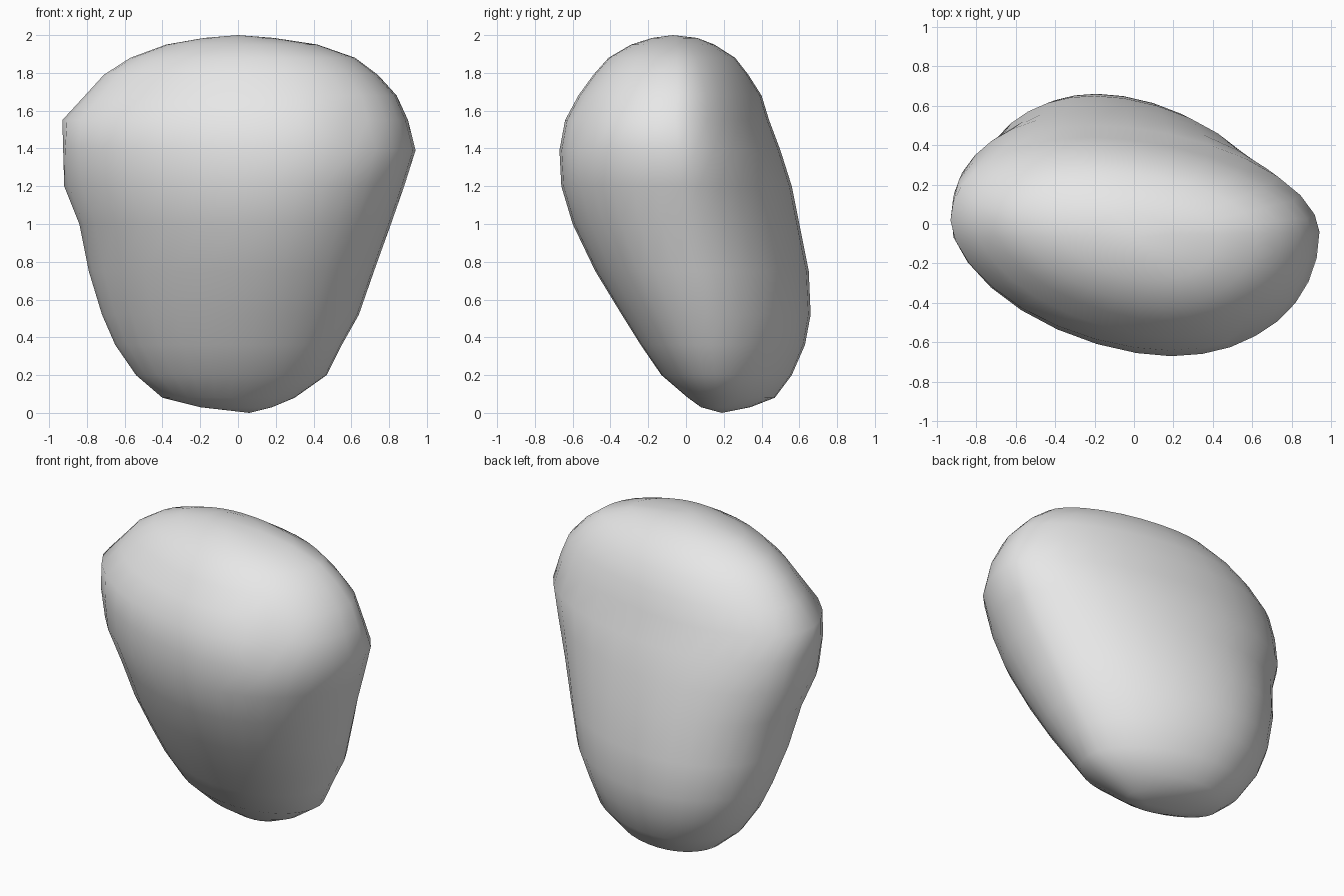
import bpy
import bmesh
import math
from mathutils import Vector

cube = bpy.data.objects.get("Cube")
if cube:
    bpy.data.objects.remove(cube, do_unlink=True)

# Stone colour
stone = bpy.data.materials.new("stone_grey")
stone.use_nodes = True
grey = (0.8, 0.8, 0.8, 1)
stone.diffuse_color = grey
stone.node_tree.nodes["Principled BSDF"].inputs["Base Color"].default_value = grey

# Horizontal slices: height, left-hand x, right-hand x, front y, back y
SLICES = [
    (0.03, -0.2, 0.18, 0.08, 0.34),
    (0.08, -0.4, 0.3, 0.01, 0.47),
    (0.2, -0.54, 0.47, -0.13, 0.56),
    (0.36, -0.65, 0.55, -0.24, 0.63),
    (0.52, -0.72, 0.64, -0.34, 0.66),
    (0.75, -0.79, 0.72, -0.48, 0.65),
    (1, -0.84, 0.81, -0.6, 0.6),
    (1.2, -0.92, 0.88, -0.66, 0.56),
    (1.39, -0.94, 0.94, -0.67, 0.5),
    (1.55, -0.93, 0.9, -0.64, 0.44),
    (1.68, -0.81, 0.84, -0.57, 0.4),
    (1.79, -0.71, 0.74, -0.49, 0.33),
    (1.88, -0.57, 0.62, -0.41, 0.26),
    (1.95, -0.38, 0.42, -0.29, 0.15),
    (1.985, -0.18, 0.19, -0.18, 0.06),
]
BOTTOM, TOP = (0.06, 0.19, 0), (0, -0.07, 2)
SEGMENTS = 32


def power(value, roundness):
    return abs(value) ** (2 / roundness)


def slice_point(level, angle):
    """Point on a skewed oval whose four extreme points are set apart."""
    z, x_min, x_max, y_min, y_max = level
    mid_x, half_x = (x_min + x_max) / 2, (x_max - x_min) / 2
    mid_y, half_y = (y_min + y_max) / 2, (y_max - y_min) / 2
    c, s = math.cos(angle), math.sin(angle)
    climb = min(z / 1.4, 1)
    # The ridge on each side leans with height
    side_y = mid_y + half_y * (0.3 * climb - 0.22 if c > 0 else 0.22 * climb)
    face_x = mid_x + half_x * (-0.22 if s > 0 else 0.2)
    # The two long diagonal flanks are flatter than the two short ones
    roundness = 1.8 if c * s > 0 else 2.1
    if c < 0 and s < 0:
        roundness = 1.75
    edge_x = x_max if c > 0 else x_min
    edge_y = y_max if s > 0 else y_min
    return Vector((face_x + (edge_x - face_x) * power(c, roundness),
                   side_y + (edge_y - side_y) * power(s, roundness), z))


# Small chips: centre, radius, depth towards the core
CHIPS = [
    (Vector((-0.95, 0.08, 1.39)), 0.14, 0.02),
    (Vector((0.62, -0.55, 1.53)), 0.15, 0.035),
]


def chip(point):
    core = Vector((0, 0, point.z))
    for centre, radius, depth in CHIPS:
        near = max(0, 1 - (point - centre).length / radius)
        point = point + (core - point).normalized() * depth * near
    return point


# Boulder body
bm = bmesh.new()
rings = [[bm.verts.new(chip(slice_point(level, math.tau * i / SEGMENTS)))
          for i in range(SEGMENTS)] for level in SLICES]
low, high = bm.verts.new(BOTTOM), bm.verts.new(TOP)
for i in range(SEGMENTS):
    j = (i + 1) % SEGMENTS
    bm.faces.new((low, rings[0][j], rings[0][i]))
    bm.faces.new((high, rings[-1][i], rings[-1][j]))
    for under, over in zip(rings, rings[1:]):
        bm.faces.new((under[i], under[j], over[j], over[i]))
bmesh.ops.recalc_face_normals(bm, faces=bm.faces)
for face in bm.faces:
    face.smooth = True

mesh = bpy.data.meshes.new("boulder")
bm.to_mesh(mesh)
bm.free()
mesh.materials.append(stone)
boulder = bpy.data.objects.new("boulder", mesh)
bpy.context.collection.objects.link(boulder)
